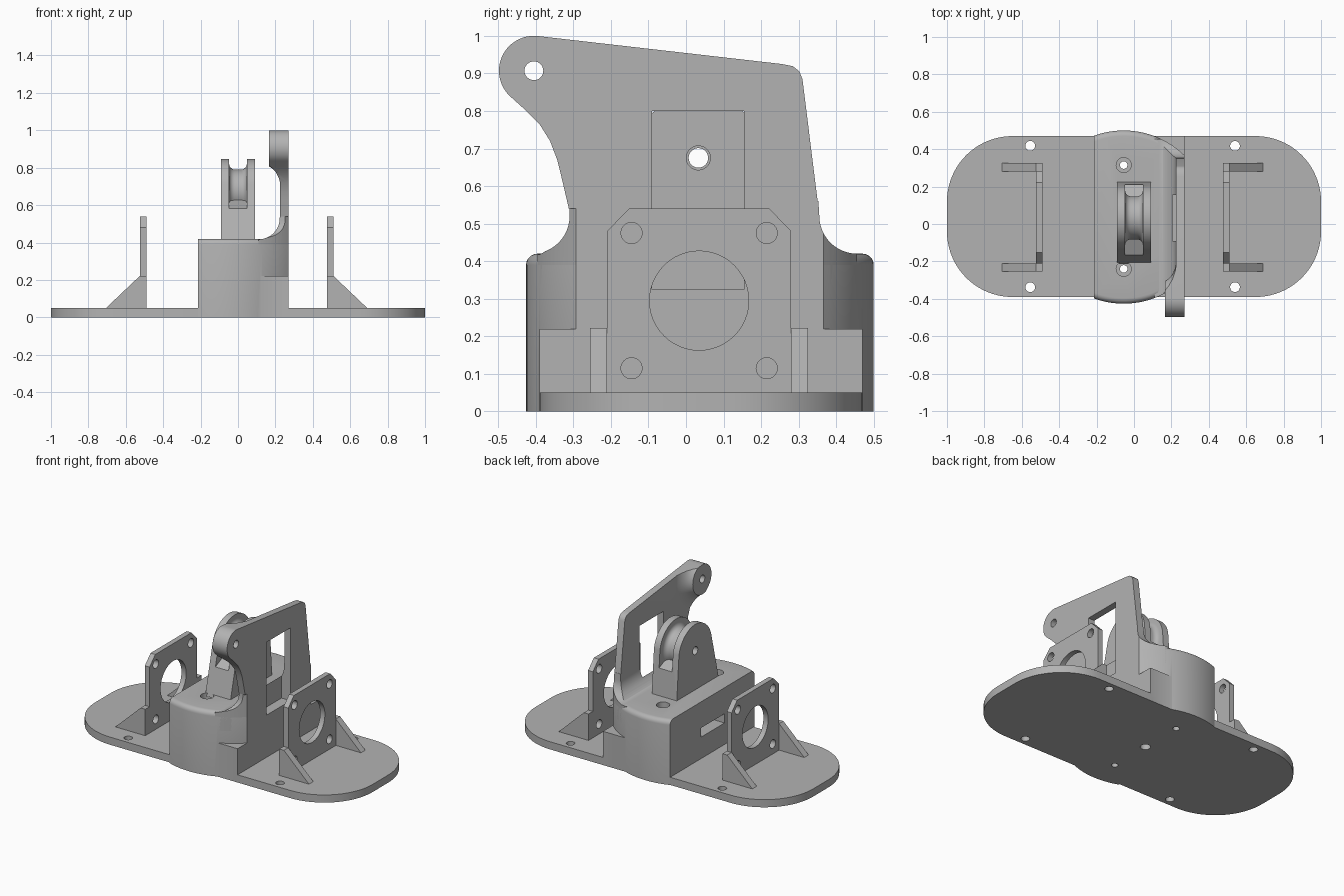
import bpy, bmesh, math

if "Cube" in bpy.data.objects:
    bpy.data.objects.remove(bpy.data.objects["Cube"], do_unlink=True)

grey = bpy.data.materials.new("plain grey")
grey.use_nodes = True
grey.diffuse_color = (0.45, 0.45, 0.45, 1)
grey.node_tree.nodes["Principled BSDF"].inputs["Base Color"].default_value = (0.45, 0.45, 0.45, 1)


def make(name, bm):
    bmesh.ops.recalc_face_normals(bm, faces=bm.faces)
    me = bpy.data.meshes.new(name)
    bm.to_mesh(me)
    bm.free()
    me.materials.append(grey)
    ob = bpy.data.objects.new(name, me)
    bpy.context.collection.objects.link(ob)
    return ob


def prism(name, pts, axis, a, b, bevel_rule=None):
    """Extrude a 2D outline along an axis from a to b."""
    place = {"X": lambda p, t: (t, p[0], p[1]),
             "Y": lambda p, t: (p[0], t, p[1]),
             "Z": lambda p, t: (p[0], p[1], t)}[axis]
    bm = bmesh.new()
    low = [bm.verts.new(place(p, a)) for p in pts]
    top = [bm.verts.new(place(p, b)) for p in pts]
    bm.faces.new(low)
    bm.faces.new(top)
    for i in range(len(pts)):
        j = (i + 1) % len(pts)
        bm.faces.new((low[i], low[j], top[j], top[i]))
    if bevel_rule:
        bmesh.ops.recalc_face_normals(bm, faces=bm.faces)
        edges = [e for e in bm.edges if bevel_rule(e)]
        bmesh.ops.bevel(bm, geom=edges, offset=0.03, segments=5, profile=0.5, affect="EDGES")
    return make(name, bm)


def arc(cx, cy, r, a0, a1, n=12):
    angs = [math.radians(a0 + (a1 - a0) * i / n) for i in range(n + 1)]
    return [(cx + r * math.cos(t), cy + r * math.sin(t)) for t in angs]


def rect(u0, u1, v0, v1):
    return [(u0, v0), (u1, v0), (u1, v1), (u0, v1)]


def disc(axis, u, v, r, a, b, n=32):
    return prism("cutter", arc(u, v, r, 0, 360, n)[:-1], axis, a, b)


def lathe(name, profile, cy, cz, a0, a1, n):
    """Turn a closed (x, radius) profile around an x-wise axis."""
    bm = bmesh.new()
    full = a1 - a0 >= 360
    rings = []
    for i in range(n if full else n + 1):
        t = math.radians(a0 + (a1 - a0) * i / n)
        rings.append([bm.verts.new((x, cy + r * math.cos(t), cz + r * math.sin(t))) for x, r in profile])
    m = len(profile)
    for i in range(n):
        p, q = rings[i], rings[(i + 1) % len(rings)]
        for k in range(m if not full else m - 1):
            l = (k + 1) % m
            bm.faces.new((p[k], p[l], q[l], q[k]))
    ends = [rings[0], rings[-1]] if not full else [[r[0] for r in rings], [r[-1] for r in rings]]
    for e in ends:
        bm.faces.new(e)
    return make(name, bm)


def boolean(target, tool, op="DIFFERENCE"):
    tool.hide_render = True
    mod = target.modifiers.new("bool", "BOOLEAN")
    mod.operation, mod.solver, mod.object = op, "EXACT", tool
    bpy.context.view_layer.objects.active = target
    bpy.ops.object.modifier_apply(modifier=mod.name)
    bpy.data.objects.remove(tool, do_unlink=True)


# Shared layout
CX, CY, R = -0.055, 0.037, 0.463
X0, X1 = -0.215, 0.27
Y0, Y1 = -0.39, 0.47
edge = math.degrees(math.acos((X1 - CX) / R))
edge2 = math.degrees(math.acos((X0 - CX) / R))
drum = arc(CX, CY, R, edge, edge2, 24) + arc(CX, CY, R, -edge2, -edge, 24)

# Base slab with rounded ends, drum block and its square foot
c = 0.35
slab = (arc(1 - c, Y1 - c, c, 90, 0, 20) + arc(1 - c, Y0 + c, c, 0, -90, 20)
        + arc(c - 1, Y0 + c, c, -90, -180, 20) + arc(c - 1, Y1 - c, c, 180, 90, 20))
body = prism("base_body", slab, "Z", 0, 0.05)


def rim(e):
    return all(v.co.z > 0.41 and abs(math.hypot(v.co.x - CX, v.co.y - CY) - R) < 1e-4
               for v in e.verts) and e.calc_length() < 0.2


boolean(body, prism("cutter", drum, "Z", 0, 0.42, rim), "UNION")
boolean(body, prism("cutter", rect(0, X1, Y0, Y1), "Z", 0, 0.22), "UNION")
for y in (0.315, -0.24):
    boolean(body, disc("Z", CX, y, 0.02, -0.1, 0.6))
    boolean(body, disc("Z", CX, y, 0.04, 0.38, 0.6))
boolean(body, disc("Z", CX, CY, 0.03, -0.1, 0.22))
for x in (-0.555, 0.54):
    for y in (0.418, -0.338):
        boolean(body, disc("Z", x, y, 0.026, -0.1, 0.1))
# Cable slot in the block side and pocket under the arm window
boolean(body, prism("cutter", rect(-0.09, 0.155, 0.19, 0.25), "X", -0.4, 0.0))
boolean(body, prism("cutter", rect(-0.09, 0.155, 0.325, 0.8), "X", 0.205, 0.4))

# Arm root, curving from the block top into the arm
root_xz = [(0.11, 0.3), (X1, 0.3), (X1, 0.56), (0.225, 0.56)] + arc(0.11, 0.53, 0.113, 0, -90)
root_yz = ([(-0.41, 0.25), (0.455, 0.25)] + arc(0.455, 0.52, 0.1, 270, 180)
           + [(0.35, 0.6), (-0.31, 0.6)] + arc(-0.41, 0.52, 0.1, 0, -90))
root = prism("arm_root", root_xz, "Y", -0.6, 0.6)
boolean(root, prism("cutter", root_yz, "X", 0, 0.4), "INTERSECT")
boolean(root, prism("cutter", drum, "Z", 0.2, 0.7), "INTERSECT")

# Arm plate with round nose
BY, BZ = -0.405, 0.907
outline = ([(-0.312, 0.54), (0.353, 0.54), (0.31, 0.885), (0.302, 0.905), (0.285, 0.919), (0.255, 0.925)]
           + arc(BY, BZ, 0.093, 84, 230, 24)
           + [(-0.425, 0.8), (-0.39, 0.765), (-0.362, 0.72), (-0.343, 0.67), (-0.333, 0.63)])
arm = prism("arm_plate", outline, "X", 0.225, X1)

# Thick boss on the nose, flaring down to the plate
boss = prism("arm_boss", outline, "X", 0.165, X1)
flare = [(0.1, 0.09), (0.165, 0.1), (0.185, 0.112), (0.205, 0.135), (0.22, 0.17), (0.226, 0.2), (0.3, 0.2)]
boolean(boss, lathe("cutter", flare, BY, BZ, 0, 360, 64), "INTERSECT")
boolean(arm, boss, "UNION")
boolean(arm, disc("X", BY, BZ, 0.025, 0, 0.5))
for part in (arm, root):
    boolean(part, prism("cutter", rect(-0.09, 0.155, 0.325, 0.8), "X", 0.205, 0.4))

# Pulley bracket: tapered cheek shape with a turned groove
PY, PZ = 0.033, 0.675
cheek = [(-0.21, 0.4), (0.225, 0.4)] + arc(PY, PZ, 0.171, 10, 170, 32)
pulley = prism("pulley_bracket", cheek, "X", -0.09, 0.09)
groove = ([(-0.047, 0.35), (-0.047, 0.145)] + arc(-0.017, 0.145, 0.03, 180, 270, 6)
          + arc(0.017, 0.145, 0.03, 270, 360, 6) + [(0.047, 0.35)])
boolean(pulley, lathe("cutter", groove, PY, PZ, -25, 205, 40))
boolean(pulley, disc("X", PY, PZ, 0.026, -0.3, 0.3))
boolean(pulley, disc("X", PY, PZ, 0.032, 0.08, 0.3))

# Two motor mounts: chamfered plate with gussets
MY, MZ, MID = 0.035, 0.295, -0.0075
parts = [body, root, arm, pulley]
for side, s in (("left", 1), ("right", -1)):
    def mx(d):
        return MID + s * d
    plate = [(-0.21, 0.03), (0.28, 0.03), (0.28, 0.48), (0.222, 0.54), (-0.152, 0.54), (-0.21, 0.48)]
    mount = prism(side + "_motor_mount", plate, "X", mx(0.483), mx(0.517))
    boolean(mount, disc("X", MY, MZ, 0.132, -1, 1, 48))
    for dy in (-0.18, 0.18):
        for dz in (-0.18, 0.18):
            boolean(mount, disc("X", MY + dy, MZ + dz, 0.028, -1, 1))
    wedge = [(mx(0.483), 0.03), (mx(0.698), 0.03), (mx(0.698), 0.05), (mx(0.517), 0.222), (mx(0.483), 0.222)]
    parts.append(mount)
    for end, y in (("front", -0.255), ("back", 0.28)):
        parts.append(prism(side + "_" + end + "_gusset", wedge, "Y", y, y + 0.045))

# Smooth curved walls, keep hard edges
bpy.ops.object.select_all(action="DESELECT")
for ob in parts:
    ob.select_set(True)
bpy.context.view_layer.objects.active = body
bpy.ops.object.shade_smooth_by_angle(angle=math.radians(30))
